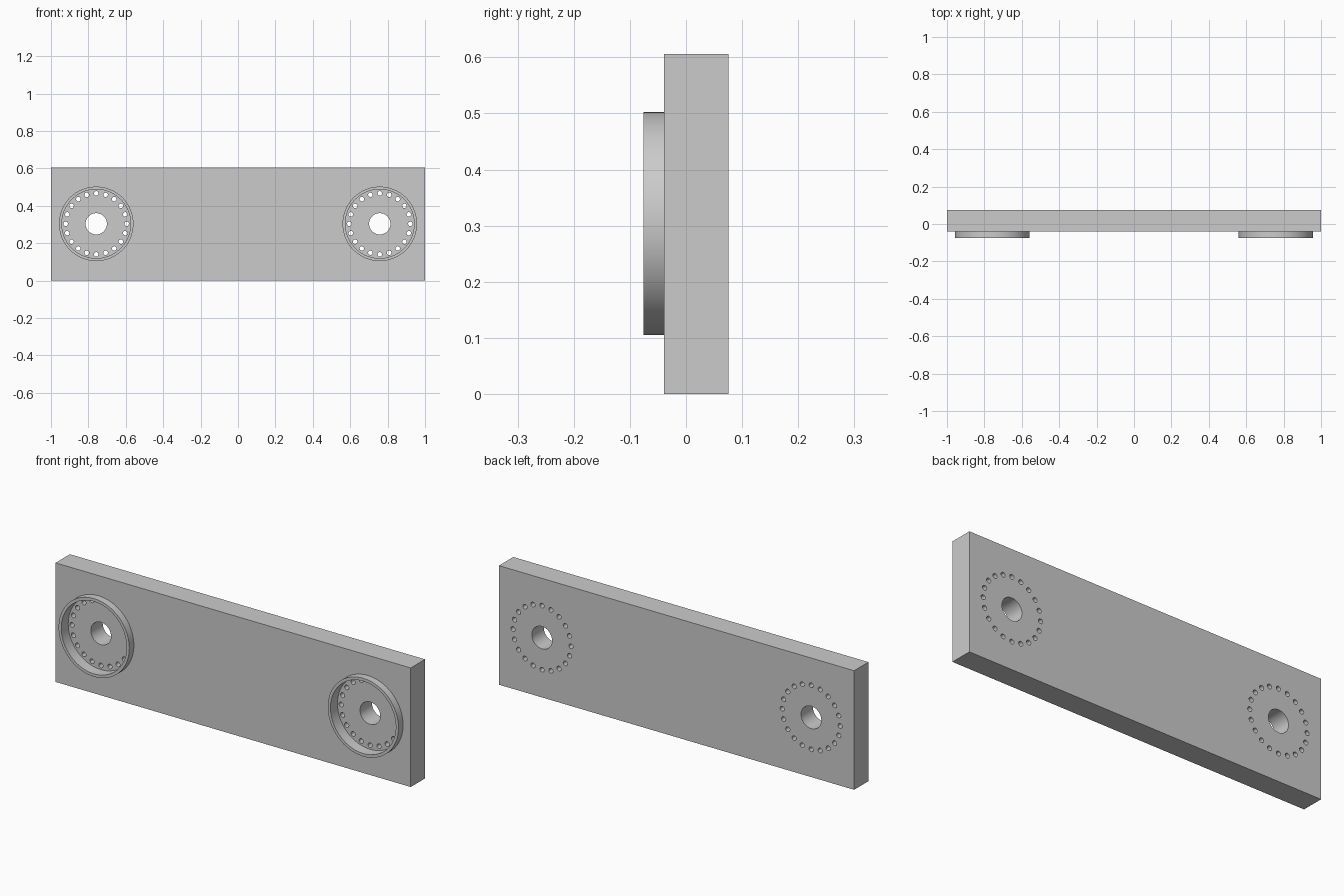
import bpy, bmesh, math
from mathutils import Matrix

if "Cube" in bpy.data.objects:
    bpy.data.objects.remove(bpy.data.objects["Cube"])

grey = bpy.data.materials.new("light grey")
grey.diffuse_color = (0.6, 0.6, 0.6, 1)
grey.use_nodes = True
grey.node_tree.nodes["Principled BSDF"].inputs["Base Color"].default_value = grey.diffuse_color

CX, CZ = 0.758, 0.304
FRONT, BACK, RIM, FLOOR = -0.039, 0.076, -0.076, -0.02
R_OUT, R_IN = 0.199, 0.184


def make(name, bm):
    bmesh.ops.recalc_face_normals(bm, faces=bm.faces)
    me = bpy.data.meshes.new(name)
    bm.to_mesh(me)
    bm.free()
    me.materials.append(grey)
    ob = bpy.data.objects.new(name, me)
    bpy.context.collection.objects.link(ob)
    return ob


def cyl(bm, x, z, r, y0, y1, n):
    m = Matrix.Translation((x, (y0 + y1) / 2, z)) @ Matrix.Rotation(math.pi / 2, 4, 'X')
    bmesh.ops.create_cone(bm, cap_ends=True, segments=n, radius1=r, radius2=r,
                          depth=y1 - y0, matrix=m)


def smooth(ob):
    bpy.ops.object.select_all(action='DESELECT')
    ob.select_set(True)
    bpy.context.view_layer.objects.active = ob
    bpy.ops.object.shade_smooth_by_angle(angle=math.radians(30))


# flat bar
bm = bmesh.new()
bmesh.ops.create_cube(bm, size=1, matrix=Matrix.Translation((0, (FRONT + BACK) / 2, 0.303))
                      @ Matrix.Diagonal((2, BACK - FRONT, 0.606, 1)))
bar = make("bar", bm)

# cutters: shallow round pockets, then centre holes with a circle of 20 small holes
pockets, holes = bmesh.new(), bmesh.new()
for s in (-1, 1):
    cyl(pockets, s * CX, CZ, R_IN, -0.2, FLOOR, 96)
    cyl(holes, s * CX, CZ, 0.057, -0.2, 0.2, 64)
    for i in range(20):
        a = i * math.tau / 20
        cyl(holes, s * CX + 0.163 * math.cos(a), CZ + 0.163 * math.sin(a), 0.012, -0.2, 0.2, 20)

for cutter in (make("pocket_cutter", pockets), make("hole_cutter", holes)):
    cutter.hide_render = True
    mod = bar.modifiers.new("cut", 'BOOLEAN')
    mod.operation, mod.solver, mod.object = 'DIFFERENCE', 'EXACT', cutter
    bpy.context.view_layer.objects.active = bar
    bpy.ops.object.modifier_apply(modifier=mod.name)
    bpy.data.objects.remove(cutter)
smooth(bar)

# raised rims around the pockets
for s, side in ((-1, "left"), (1, "right")):
    bm = bmesh.new()
    N = 96
    loops = []
    for r, y in ((R_OUT, FRONT), (R_OUT, RIM), (R_IN, RIM), (R_IN, FRONT)):
        loops.append([bm.verts.new((s * CX + r * math.cos(i * math.tau / N), y,
                                    CZ + r * math.sin(i * math.tau / N))) for i in range(N)])
    for k in range(4):
        a, b = loops[k], loops[(k + 1) % 4]
        for i in range(N):
            j = (i + 1) % N
            bm.faces.new((a[i], a[j], b[j], b[i]))
    smooth(make(side + "_rim", bm))
